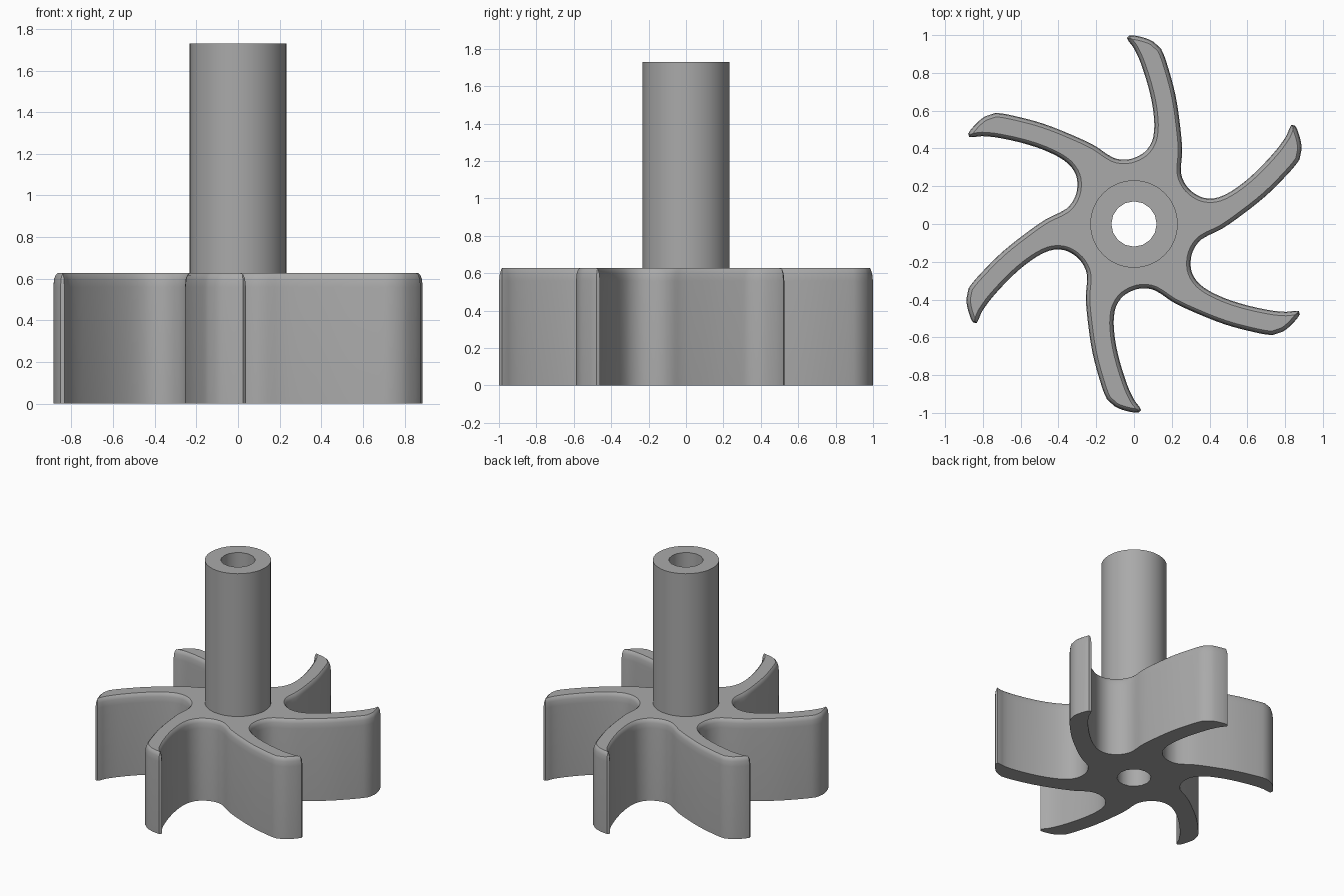
import bpy
import bmesh
import math
from mathutils import Vector, Matrix

if "Cube" in bpy.data.objects:
    bpy.data.objects.remove(bpy.data.objects["Cube"], do_unlink=True)

BLADES = 6
HUB_TOP = 0.627
SHAFT_TOP = 1.73
SHAFT_R, BORE_R = 0.232, 0.12

grey = bpy.data.materials.new("plain grey")
grey.use_nodes = True
colour = (0.40, 0.40, 0.40, 1)
grey.diffuse_color = colour
grey.node_tree.nodes["Principled BSDF"].inputs["Base Color"].default_value = colour

# One blade outline, from the root fillet over the tip to the next fillet
BLADE = [(-0.04, 0.341), (0.02, 0.358), (0.07, 0.395), (0.102, 0.46),
         (0.106, 0.56), (0.085, 0.69), (0.04, 0.84), (0.0, 0.93),
         (-0.038, 0.985), (-0.025, 0.999), (0.04, 0.99), (0.1, 0.967),
         (0.142, 0.93), (0.18, 0.83), (0.22, 0.68), (0.244, 0.52),
         (0.255, 0.39), (0.249, 0.27)]


def wheel_outline():
    """Repeat the blade clockwise and round the spans between its points."""
    pts = []
    for i in range(BLADES):
        turn = Matrix.Rotation(-i * math.tau / BLADES, 2)
        pts += [turn @ Vector(p) for p in BLADE]
    n = len(pts)
    tangents = [(pts[(i + 1) % n] - pts[i - 1]).normalized() for i in range(n)]
    out = []
    for i in range(n):
        a, b = pts[i], pts[(i + 1) % n]
        chord = (b - a).length
        ta, tb = tangents[i] * chord, tangents[(i + 1) % n] * chord
        steps = 3 if chord > 0.06 else 1
        for k in range(steps):
            t = k / steps
            out.append(a * (2*t**3 - 3*t**2 + 1) + ta * (t**3 - 2*t**2 + t)
                       + b * (3*t**2 - 2*t**3) + tb * (t**3 - t**2))
    return out


def inset(pts, amount):
    n = len(pts)
    out = []
    for i, p in enumerate(pts):
        t = (pts[(i + 1) % n] - pts[i - 1]).normalized()
        out.append(p + Vector((t.y, -t.x)) * amount)
    return out


def circle(radius, count):
    return [Vector((radius * math.cos(i * math.tau / count),
                    radius * math.sin(i * math.tau / count))) for i in range(count)]


def add_ring(bm, pts, z):
    verts = [bm.verts.new((p.x, p.y, z)) for p in pts]
    edges = [bm.edges.new((v, verts[(i + 1) % len(verts)])) for i, v in enumerate(verts)]
    return verts, edges


def join(bm, a, b):
    for i in range(len(a)):
        j = (i + 1) % len(a)
        bm.faces.new((a[i], a[j], b[j], b[i]))


def finish(bm, name):
    bmesh.ops.recalc_face_normals(bm, faces=bm.faces)
    mesh = bpy.data.meshes.new(name)
    bm.to_mesh(mesh)
    bm.free()
    mesh.materials.append(grey)
    obj = bpy.data.objects.new(name, mesh)
    bpy.context.collection.objects.link(obj)
    bpy.ops.object.select_all(action='DESELECT')
    obj.select_set(True)
    bpy.context.view_layer.objects.active = obj
    bpy.ops.object.shade_smooth_by_angle(angle=math.radians(35))


# Bladed wheel: square lower edge, softened upper edge, bored flat faces
bm = bmesh.new()
outline = wheel_outline()
profile = [(0, 0), (0.56, 0), (0.598, 0.004), (0.618, 0.011), (HUB_TOP, 0.021)]
rings = [add_ring(bm, inset(outline, d), z) for z, d in profile]
for low, high in zip(rings, rings[1:]):
    join(bm, low[0], high[0])
for ring, radius, count, z in ((rings[0], BORE_R, 16, 0), (rings[-1], SHAFT_R, 32, HUB_TOP)):
    hole = add_ring(bm, circle(radius, count), z)
    bmesh.ops.triangle_fill(bm, use_beauty=True, edges=ring[1] + hole[1])
finish(bm, "bladed_wheel")

# Hollow shaft: outer tube above the wheel, bore running right through
bm = bmesh.new()
outer_low, outer_high = (add_ring(bm, circle(SHAFT_R, 32), z) for z in (HUB_TOP, SHAFT_TOP))
bore_low, bore_high = (add_ring(bm, circle(BORE_R, 16), z) for z in (0, SHAFT_TOP))
join(bm, outer_low[0], outer_high[0])
join(bm, bore_high[0], bore_low[0])
bmesh.ops.triangle_fill(bm, use_beauty=True, edges=outer_high[1] + bore_high[1])
finish(bm, "hollow_shaft")
